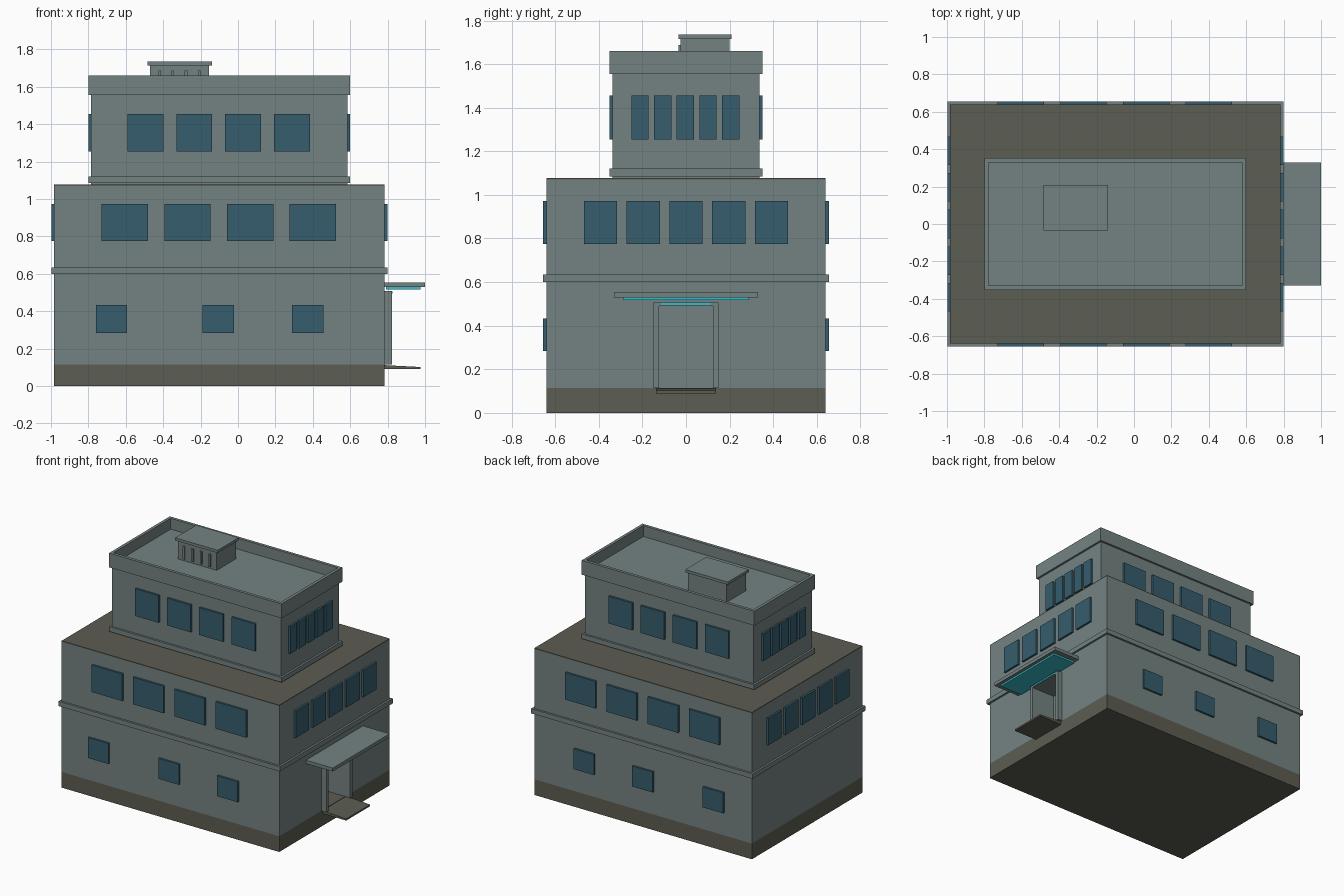
import bpy
import bmesh

cube = bpy.data.objects.get("Cube")
if cube:
    bpy.data.objects.remove(cube, do_unlink=True)


def material(name, rgb):
    m = bpy.data.materials.new(name)
    m.use_nodes = True
    m.diffuse_color = (*rgb, 1)
    m.node_tree.nodes["Principled BSDF"].inputs["Base Color"].default_value = (*rgb, 1)
    return m


WALL = material("grey wall", (0.175, 0.225, 0.222))
BROWN = material("olive brown", (0.107, 0.109, 0.085))
GLASS = material("blue glass", (0.036, 0.11, 0.152))
TEAL = material("teal light", (0.04, 0.5, 0.58))


def boxes(name, mat, spans):
    """One object made of boxes, each given as x, y and z ranges."""
    bm = bmesh.new()
    for span in spans:
        verts = bmesh.ops.create_cube(bm, size=1)["verts"]
        for v in verts:
            v.co = [lo + (c + 0.5) * (hi - lo) for c, (lo, hi) in zip(v.co, span)]
    mesh = bpy.data.meshes.new(name)
    bm.to_mesh(mesh)
    bm.free()
    mesh.materials.append(mat)
    obj = bpy.data.objects.new(name, mesh)
    bpy.context.collection.objects.link(obj)
    return obj


def storey(cx, hx, hy, z, grow=0):
    """Box range centred on a storey, optionally grown sideways."""
    return ((cx - hx - grow, cx + hx + grow), (-hy - grow, hy + grow), z)


LOWER = (-0.1, 0.883, 0.64)
TOWER = (-0.1, 0.685, 0.337)
OUT = 0.015

# Lower block with plinth, ledge and roof
boxes("plinth", BROWN, [storey(*LOWER, (0, 0.115))])
body = boxes("lower_walls", WALL, [storey(*LOWER, (0.115, 1.07))])
boxes("lower_roof", BROWN, [storey(*LOWER, (1.07, 1.077))])
boxes("middle_ledge", WALL, [storey(*LOWER, (0.6, 0.635), OUT)])

# Door recess
cutter = boxes("door_cutter", WALL, [((0.63, 0.9), (-0.125, 0.125), (0.05, 0.49))])
cutter.hide_render = True
cut = body.modifiers.new("door", "BOOLEAN")
cut.operation = "DIFFERENCE"
cut.solver = "EXACT"
cut.object = cutter
bpy.context.view_layer.objects.active = body
bpy.ops.object.modifier_apply(modifier=cut.name)
bpy.data.objects.remove(cutter, do_unlink=True)

# Tower with ledge and parapet
boxes("tower_walls", WALL, [storey(*TOWER, (1.077, 1.58))])
boxes("tower_ledge", WALL, [storey(*TOWER, (1.085, 1.12), OUT)])
(x0, x1), (y0, y1), rim = storey(*TOWER, (1.555, 1.66), OUT)
T = 0.022
boxes("parapet", WALL, [
    ((x0, x1), (y0, y0 + T), rim), ((x0, x1), (y1 - T, y1), rim),
    ((x0, x0 + T), (y0 + T, y1 - T), rim), ((x1 - T, x1), (y0 + T, y1 - T), rim)])

# Roof vent with fins and cap
boxes("vent_box", WALL, [((-0.47, -0.155), (-0.025, 0.2), (1.58, 1.715))])
boxes("vent_cap", WALL, [((-0.485, -0.14), (-0.035, 0.208), (1.715, 1.735))])
boxes("vent_fins", WALL, [((x - 0.007, x + 0.007), (-0.035, -0.025), (1.595, 1.688))
                          for x in (-0.418, -0.348, -0.278, -0.208)])


def windows(name, block, z, width, long_centres, short_width=0, short_centres=()):
    """Matching window rows on opposite walls of a block."""
    cx, hx, hy = block
    spans = []
    for side in (-1, 1):
        depth = sorted((side * hy, side * (hy + OUT)))
        spans += [((c - width / 2, c + width / 2), depth, z) for c in long_centres]
        depth = sorted((cx + side * hx, cx + side * (hx + OUT)))
        spans += [(depth, (c - short_width / 2, c + short_width / 2), z) for c in short_centres]
    return boxes(name, GLASS, spans)


windows("ground_windows", LOWER, (0.283, 0.433), 0.167, (-0.677, -0.105, 0.373))
windows("middle_windows", LOWER, (0.775, 0.973), 0.247, [-0.605 + 0.335 * i for i in range(4)],
        0.153, [0.196 * i for i in range(-2, 3)])
windows("tower_windows", TOWER, (1.255, 1.455), 0.192, [-0.495 + 0.261 * i for i in range(4)],
        0.08, [-0.003 + 0.104 * i for i in range(-2, 3)])

# Entrance: frame, canopy, lights and sloping step
FRONT = (0.78, 0.823)
boxes("door_frame", WALL, [
    (FRONT, (-0.15, -0.125), (0.115, 0.507)), (FRONT, (0.125, 0.15), (0.115, 0.507)),
    (FRONT, (-0.125, 0.125), (0.49, 0.507))])
boxes("canopy", WALL, [((0.78, 1.0), (-0.33, 0.33), (0.53, 0.555))])
boxes("canopy_light", TEAL, [((0.79, 0.975), (-0.29, 0.29), (0.517, 0.53))])
boxes("door_light", TEAL, [((0.82, 0.826), (-0.115, 0.115), (0.494, 0.506))])
step = boxes("door_step", BROWN, [((0.78, 0.975), (-0.138, 0.138), (0.09, 0.112))])
for v in step.data.vertices:
    if v.co.x > 0.9 and v.co.z > 0.1:
        v.co.z = 0.102
